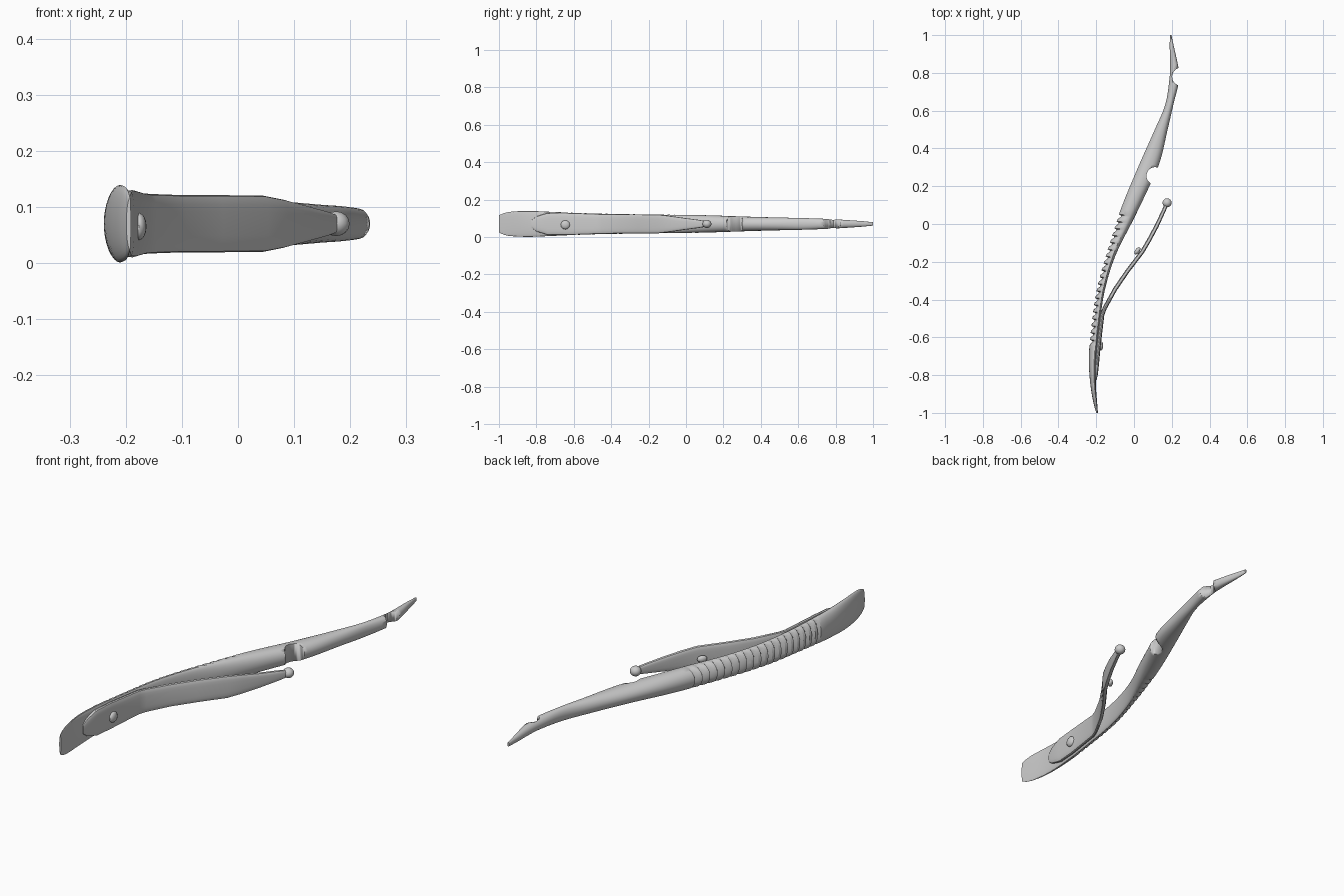
import bpy, bmesh, math
from mathutils import Vector

if "Cube" in bpy.data.objects:
    bpy.data.objects.remove(bpy.data.objects["Cube"])

ZC = 0.07


def interp(rows, t):
    """Smooth interpolation of table rows keyed by their first column."""
    i = max(k for k in range(len(rows) - 1) if rows[k][0] <= t + 1e-9)
    a, b = rows[i], rows[i + 1]
    p, n = rows[max(i - 1, 0)], rows[min(i + 2, len(rows) - 1)]
    h = b[0] - a[0]
    s = (t - a[0]) / h
    out = []
    for c in range(1, len(a)):
        m0 = (b[c] - p[c]) / (b[0] - p[0]) * h
        m1 = (n[c] - a[c]) / (n[0] - a[0]) * h
        out.append((2*s**3 - 3*s**2 + 1) * a[c] + (s**3 - 2*s**2 + s) * m0
                   + (3*s**2 - 2*s**3) * b[c] + (s**3 - s**2) * m1)
    return out


def finish(name, bm, angle=35):
    bmesh.ops.recalc_face_normals(bm, faces=bm.faces)
    me = bpy.data.meshes.new(name)
    bm.to_mesh(me)
    bm.free()
    ob = bpy.data.objects.new(name, me)
    bpy.context.collection.objects.link(ob)
    bpy.ops.object.select_all(action='DESELECT')
    ob.select_set(True)
    bpy.context.view_layer.objects.active = ob
    if angle:
        bpy.ops.object.shade_smooth_by_angle(angle=math.radians(angle))
    return ob


def loft(name, rings, angle=35):
    bm = bmesh.new()
    loops = [[bm.verts.new(p) for p in r] for r in rings]
    n = len(loops[0])
    for a, b in zip(loops, loops[1:]):
        for i in range(n):
            bm.faces.new((a[i], a[(i+1) % n], b[(i+1) % n], b[i]))
    bm.faces.new(loops[0])
    bm.faces.new(loops[-1])
    return finish(name, bm, angle)


def spow(v, e):
    return math.copysign(abs(v) ** e, v)


# Main handle: y, left x, right x, half height, flatness of the right face
BODY = [
    (-1.00, -0.199, -0.191, 0.046, 0.85),
    (-0.96, -0.212, -0.194, 0.062, 0.80),
    (-0.85, -0.231, -0.202, 0.069, 0.72),
    (-0.71, -0.239, -0.199, 0.064, 0.72),
    (-0.53, -0.225, -0.182, 0.057, 0.72),
    (-0.34, -0.196, -0.152, 0.053, 0.70),
    (-0.16, -0.147, -0.095, 0.050, 0.65),
    (0.03, -0.087, 0.000, 0.048, 0.55),
    (0.15, -0.042, 0.058, 0.045, 0.50),
    (0.32, 0.030, 0.134, 0.039, 0.50),
    (0.50, 0.110, 0.178, 0.034, 0.50),
    (0.63, 0.165, 0.208, 0.031, 0.50),
    (0.77, 0.188, 0.240, 0.026, 0.50),
    (0.84, 0.191, 0.233, 0.022, 0.50),
    (0.94, 0.189, 0.211, 0.015, 0.50),
    (1.00, 0.190, 0.198, 0.009, 0.50),
]


def body_ring(y, dip=0.0, n=32):
    xl, xr, h, f = interp(BODY, y)
    mid = xl + (xr - xl) * f
    ring = []
    for i in range(n):
        a = 2 * math.pi * i / n
        c, s = math.cos(a), math.sin(a)
        if c >= 0:
            x = mid + (xr - mid) * spow(c, 0.8)
        else:
            x = mid + (mid - xl - dip) * c
        # ridges also bite slightly into the upper and lower edges
        ring.append((x, y, ZC + (h - dip * 0.12 * (c < 0.1)) * s))
    return ring


stations = [(-1 + 0.35 * i / 14, 0) for i in range(14)]
TEETH = 19
y0, y1 = -0.65, 0.05
step = (y1 - y0) / TEETH
for k in range(TEETH):
    for u, d in ((0, 0.0), (0.35, 0.002), (0.65, 0.014), (0.85, 0.014)):
        stations.append((y0 + (k + u) * step, d))
stations += [(y1 + 0.95 * i / 36, 0) for i in range(37)]
handle = loft("handle_body", [body_ring(y, d) for y, d in stations], 30)


# Cutters: two round notches and a shallow flat on the back of the narrow end
def cylinder_bm(r, depth, seg=32):
    bm = bmesh.new()
    bmesh.ops.create_cone(bm, cap_ends=True, segments=seg, radius1=r, radius2=r, depth=depth)
    return bm


def cut(target, cutter):
    cutter.hide_render = True
    cutter.hide_viewport = True
    m = target.modifiers.new("cut", 'BOOLEAN')
    m.operation = 'DIFFERENCE'
    m.solver = 'EXACT'
    m.object = cutter


for name, x, y, r in (("lower_notch_cutter", 0.112, 0.255, 0.046),
                      ("upper_notch_cutter", 0.250, 0.780, 0.048)):
    c = finish(name, cylinder_bm(r, 0.4), 35)
    c.location = (x, y, ZC)
    cut(handle, c)

# Lever arm: x, y, half height, half thickness
LEVER = [
    (-0.204, -0.825, 0.020, 0.006),
    (-0.201, -0.800, 0.040, 0.009),
    (-0.196, -0.740, 0.059, 0.011),
    (-0.188, -0.650, 0.060, 0.011),
    (-0.168, -0.480, 0.054, 0.011),
    (-0.155, -0.445, 0.053, 0.011),
    (-0.100, -0.345, 0.051, 0.011),
    (-0.035, -0.250, 0.051, 0.011),
    (0.045, -0.145, 0.050, 0.011),
    (0.080, -0.085, 0.043, 0.011),
    (0.120, -0.010, 0.032, 0.011),
    (0.155, 0.065, 0.022, 0.010),
    (0.168, 0.095, 0.017, 0.010),
]
rings = []
for i, (x, y, h, t) in enumerate(LEVER):
    a, b = LEVER[max(i - 1, 0)], LEVER[min(i + 1, len(LEVER) - 1)]
    d = Vector((b[0] - a[0], b[1] - a[1], 0)).normalized()
    out = Vector((d.y, -d.x, 0))
    ring = []
    for k in range(20):
        ang = 2 * math.pi * k / 20
        c, s = math.cos(ang), math.sin(ang)
        ring.append(Vector((x, y, ZC)) + out * t * spow(c, 0.5) + Vector((0, 0, h * spow(s, 0.75))))
    rings.append(ring)
loft("lever_arm", rings, 30)


# Rounded end, hinge screw and inner stop
def knob(name, loc, size):
    bm = bmesh.new()
    bmesh.ops.create_uvsphere(bm, u_segments=16, v_segments=8, radius=1)
    bmesh.ops.scale(bm, vec=size, verts=bm.verts)
    ob = finish(name, bm, 40)
    ob.location = loc
    return ob


knob("lever_end_ball", (0.175, 0.112, ZC), (0.024, 0.024, 0.022))
knob("hinge_screw_head", (-0.176, -0.645, 0.065), (0.013, 0.025, 0.024))
stop = knob("lever_stop", (0.018, -0.142, ZC), (0.012, 0.022, 0.015))
stop.rotation_euler.z = math.radians(-35)
